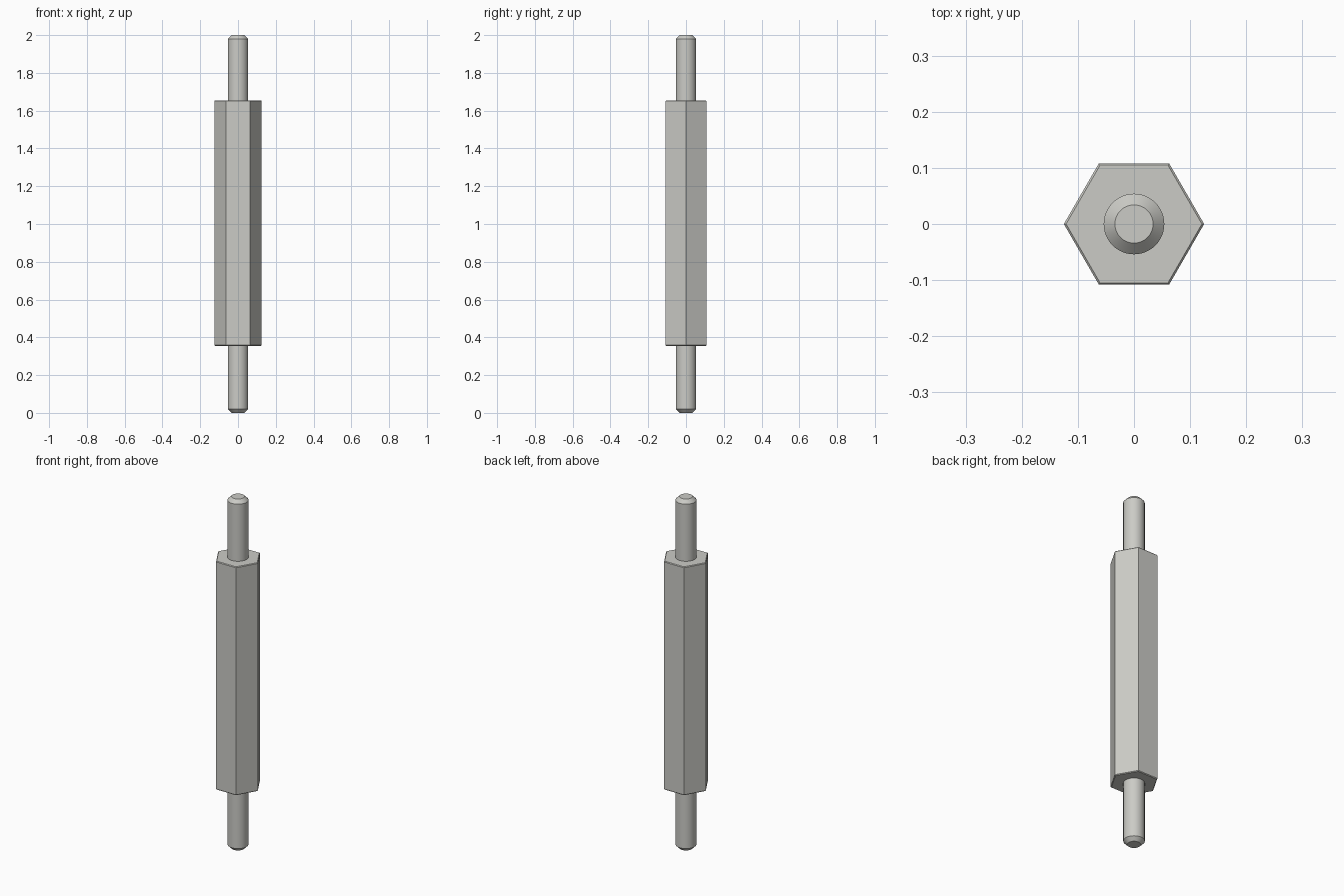
import bpy
import bmesh
from math import cos, sin, tau, radians

cube = bpy.data.objects.get("Cube")
if cube:
    bpy.data.objects.remove(cube, do_unlink=True)

# Plain metal
metal = bpy.data.materials.new("light_grey_metal")
metal.use_nodes = True
colour = (0.60, 0.60, 0.565, 1)
metal.diffuse_color = colour
metal.node_tree.nodes["Principled BSDF"].inputs["Base Color"].default_value = colour


def turned_part(name, profile, sides, smooth=False):
    """Stack rings of (radius, z), bottom to top, into a closed solid."""
    bm = bmesh.new()
    rings = [[bm.verts.new((r * cos(tau * i / sides), r * sin(tau * i / sides), z))
              for i in range(sides)] for r, z in profile]
    for low, high in zip(rings, rings[1:]):
        for i in range(sides):
            j = (i + 1) % sides
            bm.faces.new((low[i], low[j], high[j], high[i]))
    bm.faces.new(rings[0][::-1])
    bm.faces.new(rings[-1])
    mesh = bpy.data.meshes.new(name)
    bm.to_mesh(mesh)
    bm.free()
    mesh.materials.append(metal)
    obj = bpy.data.objects.new(name, mesh)
    bpy.context.collection.objects.link(obj)
    if smooth:
        bpy.ops.object.select_all(action="DESELECT")
        obj.select_set(True)
        bpy.context.view_layer.objects.active = obj
        bpy.ops.object.shade_smooth_by_angle(angle=radians(25))
    return obj


# Hexagonal body with a fine chamfer at both ends
BOTTOM, TOP, BODY_R, EDGE = 0.355, 1.655, 0.125, 0.004
turned_part("hex_body", [(BODY_R - EDGE, BOTTOM), (BODY_R, BOTTOM + EDGE),
                         (BODY_R, TOP - EDGE), (BODY_R - EDGE, TOP)], 6)

# Round studs with chamfered tips
STUD_R, TIP_R, TIP = 0.054, 0.034, 0.02
turned_part("lower_stud", [(TIP_R, 0), (STUD_R, TIP), (STUD_R, BOTTOM)], 64, True)
turned_part("upper_stud", [(STUD_R, TOP), (STUD_R, 2 - TIP), (TIP_R, 2)], 64, True)
